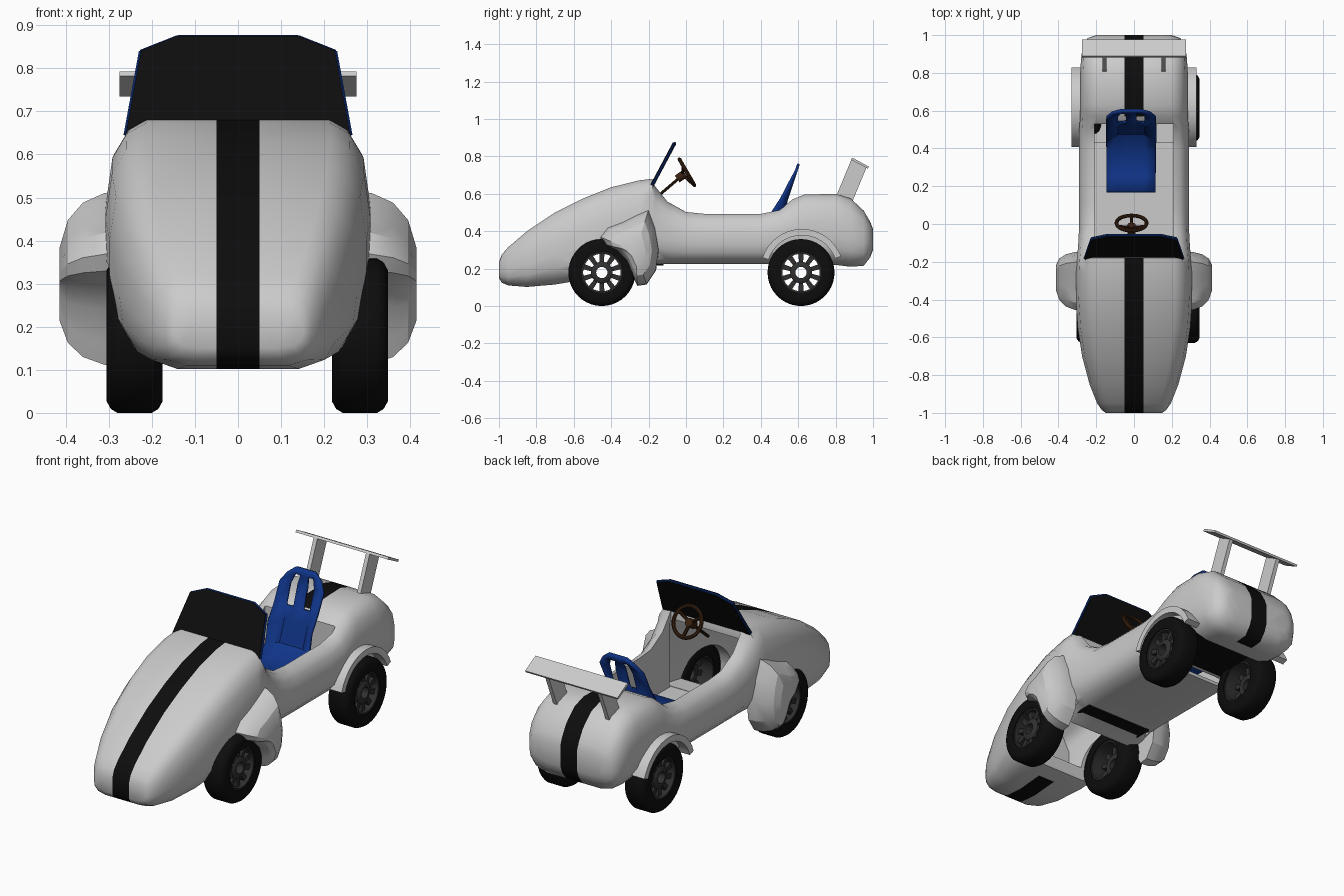
import bpy, bmesh
from math import sin, cos, pi, radians
from mathutils import Vector

if "Cube" in bpy.data.objects:
    bpy.data.objects.remove(bpy.data.objects["Cube"])


def material(name, rgb):
    m = bpy.data.materials.new(name)
    m.diffuse_color = (*rgb, 1)
    m.use_nodes = True
    m.node_tree.nodes["Principled BSDF"].inputs["Base Color"].default_value = m.diffuse_color
    return m


GREY = material("light_grey", (0.8, 0.8, 0.8))
BLACK = material("black", (0.004, 0.004, 0.004))
DARK = material("dark_metal", (0.03, 0.03, 0.03))
BLUE = material("blue", (0.005, 0.035, 0.25))
BROWN = material("brown", (0.04, 0.015, 0.005))


def mesh(name, verts, faces, *mats):
    me = bpy.data.meshes.new(name)
    me.from_pydata(verts, [], faces)
    bm = bmesh.new()
    bm.from_mesh(me)
    bmesh.ops.recalc_face_normals(bm, faces=bm.faces)
    bm.to_mesh(me)
    bm.free()
    for m in mats:
        me.materials.append(m)
    ob = bpy.data.objects.new(name, me)
    bpy.context.collection.objects.link(ob)
    return ob


def activate(ob):
    bpy.ops.object.select_all(action='DESELECT')
    ob.select_set(True)
    bpy.context.view_layer.objects.active = ob


def smooth(ob, angle=35):
    activate(ob)
    bpy.ops.object.shade_smooth_by_angle(angle=radians(angle))


def loft(name, rings, *mats):
    n = len(rings[0])
    faces = [(k * n + i, k * n + (i + 1) % n, (k + 1) * n + (i + 1) % n, (k + 1) * n + i)
             for k in range(len(rings) - 1) for i in range(n)]
    faces += [tuple(range(n)), tuple(range((len(rings) - 1) * n, len(rings) * n))]
    return mesh(name, [p for r in rings for p in r], faces, *mats)


def extrude_x(name, pts, x0, x1, mat):
    return loft(name, [[(x, y, z) for y, z in pts] for x in (x0, x1)], mat)


def plate(name, w, y0, y1, z0, z1, mat):
    return extrude_x(name, [(y0, z0), (y1, z0), (y1, z1), (y0, z1)], -w, w, mat)


def circle(y, z, r, n=40):
    return [(y + r * cos(2 * pi * i / n), z + r * sin(2 * pi * i / n)) for i in range(n)]


def rod(name, a, b, r, mat, n=10):
    a, b = Vector(a), Vector(b)
    q = (b - a).to_track_quat('Z', 'Y')
    ring = [q @ Vector((r * cos(2 * pi * i / n), r * sin(2 * pi * i / n), 0)) for i in range(n)]
    smooth(loft(name, [[p + v for v in ring] for p in (a, b)], mat))


def cut(ob, cutter):
    m = ob.modifiers.new("cut", 'BOOLEAN')
    m.operation, m.solver, m.object = 'DIFFERENCE', 'EXACT', cutter
    activate(ob)
    bpy.ops.object.modifier_apply(modifier=m.name)
    bpy.data.objects.remove(cutter)


# Body hull: y, half width, bottom, top
stations = [(-1, .15, .15, .235), (-.985, .17, .125, .275), (-.95, .195, .11, .315), (-.85, .235, .102, .4),
            (-.7, .275, .115, .5), (-.55, .298, .14, .575), (-.4, .308, .17, .635), (-.25, .307, .2, .672),
            (-.18, .302, .22, .68), (-.165, .3, .22, .64), (-.1, .295, .225, .56), (0, .29, .225, .505),
            (.1, .29, .225, .495), (.4, .29, .225, .495), (.5, .29, .225, .515), (.57, .285, .225, .57),
            (.63, .285, .225, .595), (.8, .285, .22, .6), (.88, .28, .21, .575), (.95, .27, .215, .51),
            (.985, .245, .26, .45), (1, .2, .3, .41)]
half = [(.6, 0), (.85, .07), (.97, .22), (1, .4), (1, .6), (.95, .83), (.84, .95), (.7, 1)]
S = .05
verts, faces, stripe = [], [], []
for y, w, zb, zt in stations:
    right = [(S, y, zb)] + [(w * u, y, zb + v * (zt - zb)) for u, v in half] + [(S, y, zt)]
    verts += right + [(-x, y, z) for x, y, z in reversed(right)]
h, n = len(half) + 2, 2 * len(half) + 4
for k in range(len(stations) - 1):
    y = stations[k][0]
    for i in range(n):
        faces.append((k * n + i, k * n + (i + 1) % n, (k + 1) * n + (i + 1) % n, (k + 1) * n + i))
        stripe.append((i == h - 1 and (y < -.18 or y > .55)) or (i == n - 1 and (y < -.7 or y > .85)))
for b in (0, (len(stations) - 1) * n):
    faces += [tuple(range(b, b + h)), tuple(range(b + h, b + n)), (b, b + h - 1, b + h, b + n - 1)]
    stripe += [False, False, True]
body = mesh("body", verts, faces, GREY, BLACK)
for p, s in zip(body.data.polygons, stripe):
    p.material_index = int(s)

# Cockpit, hollow nose and wheel tunnels
cut(body, plate("cockpit_cutter", .21, -.17, .53, .24, 1, GREY))
cut(body, loft("nose_cutter", [[(-w, y, a), (w, y, a), (w, y, b), (w * .75, y, c), (-w * .75, y, c), (-w, y, b)]
                               for y, w, a, b, c in ((-.7, .15, .2, .33, .4), (-.16, .255, .243, .55, .61))], GREY))
AXLES, AZ = (-.45, .615), .179
for y in AXLES:
    cut(body, extrude_x("wheel_cutter", circle(y, AZ, .172), -.5, .5, GREY))
smooth(body, 50)

# Floor above the rear tunnel and dark underside panels
plate("rear_floor", .212, .43, .56, .288, .296, GREY)
plate("rear_under_panel", .2, .46, .77, .28, .287, BLACK)
plate("front_under_panel", .2, -.27, -.12, .216, .224, BLACK)

# Wheels with open spokes
def lathe(name, prof, cx, s, y, mat, nn=40):
    m = len(prof)
    vs = [(cx + s * x, yy, zz) for x, r in prof for yy, zz in circle(y, AZ, r, nn)]
    fs = [(k * nn + i, k * nn + (i + 1) % nn, (k + 1) % m * nn + (i + 1) % nn, (k + 1) % m * nn + i)
          for k in range(m) for i in range(nn)]
    smooth(mesh(name, vs, fs, mat), 40)


for y in AXLES:
    for cx, s in ((.283, 1), (-.24, -1)):
        lathe("tyre", [(-.065, .108), (-.065, .152), (-.055, .17), (-.04, .179), (.04, .179), (.055, .17),
                       (.065, .152), (.06, .108)], cx, s, y, BLACK)
        lathe("rim", [(-.06, .1), (-.06, .112), (.055, .112), (.055, .1)], cx, s, y, DARK)
        lathe("hub", [(0, .03), (0, .058), (.035, .058), (.045, .045), (.045, .03)], cx, s, y, DARK)
        for i in range(10):
            a = 2 * pi * (i + .5) / 10
            d, t, c = Vector((cos(a), sin(a))), Vector((-sin(a), cos(a))), Vector((y, AZ))
            quad = [c + d * .05 - t * .011, c + d * .105 - t * .014, c + d * .105 + t * .014, c + d * .05 + t * .011]
            extrude_x("spoke", quad, cx + s * .005, cx + s * .035, DARK)

# Fenders on both sides
swoop = [(-.46, .37), (-.42, .42), (-.34, .45), (-.26, .49), (-.2, .515), (-.165, .42), (-.145, .3), (-.16, .19),
         (-.21, .115), (-.26, .108), (-.285, .16), (-.32, .24), (-.38, .3), (-.44, .33)]
for s in (1, -1):
    rings = [[(s * x, -.27 + (y + .27) * k, .29 + (z - .29) * k) for y, z in swoop]
             for x, k in ((.26, 1), (.31, .98), (.36, .88), (.395, .7), (.414, .42))]
    smooth(loft("front_fender", rings, GREY), 25)
    ang = [radians(20 + 142 * i / 16) for i in range(17)]
    arc = [(.62 + .222 * cos(a), .19 + .222 * sin(a)) for a in ang]
    arc += [(.62 + .188 * cos(a), .19 + .188 * sin(a)) for a in reversed(ang)]
    smooth(extrude_x("rear_fender", arc, s * .25, s * .332, GREY))

# Spoiler
for s in (1, -1):
    extrude_x("spoiler_post", [(.8, .58), (.885, .785), (.965, .74), (.89, .56)], s * .145, s * .167, GREY)
extrude_x("spoiler_plate", [(.882, .782), (.89, .793), (.978, .745), (.972, .735)], -.275, .275, GREY)

# Windshield and its rim
outline = [(.26, 0), (.225, .85), (.14, 1), (-.14, 1), (-.225, .85), (-.26, 0)]
front = [Vector((x, -.19 + .12 * t, .65 + .225 * t)) for x, t in outline]
loft("windshield", [front, [p + Vector((0, .018, -.008)) for p in front]], BLACK)
for a, b in zip(front, front[1:]):
    rod("windshield_rim", a + Vector((0, .01, -.004)), b + Vector((0, .01, -.004)), .006, BLUE, 8)

# Seat: y, z, half width, forward wrap of the edges
rows = [(.17, .36, .13, 0), (.25, .335, .13, 0), (.4, .335, .13, .02), (.48, .39, .13, .04), (.52, .5, .13, .06),
        (.54, .575, .13, .03), (.575, .68, .13, .01), (.59, .725, .1, 0), (.602, .76, .055, 0)]
cols = [-1, -.55, -.22, .22, .55, 1]
sv = [(-.015 + u * w, y - (f if abs(u) == 1 else 0), z) for y, z, w, f in rows for u in cols]
sf = [(r * 6 + c, r * 6 + c + 1, r * 6 + c + 7, r * 6 + c + 6) for r in range(8) for c in range(5)
      if not (r in (5, 6) and c in (1, 3))]
seat = mesh("seat", sv, sf, BLUE)
m = seat.modifiers.new("thickness", 'SOLIDIFY')
m.thickness, m.offset = .014, 0
smooth(seat)

# Steering wheel and column
c = Vector((-.013, .005, .715))
bpy.ops.mesh.primitive_torus_add(location=c, rotation=(radians(-60), 0, 0), major_radius=.08, minor_radius=.01,
                                 major_segments=28, minor_segments=8)
wheel = bpy.context.object
wheel.name = "steering_wheel"
wheel.data.materials.append(BROWN)
smooth(wheel)
hub = c + Vector((0, -.022, -.014))
for a in (radians(30), radians(150), radians(270)):
    rod("steering_spoke", hub, c + Vector((.08 * cos(a), -.08 * .5 * sin(a), .08 * .87 * sin(a))), .009, BROWN)
rod("steering_hub", hub + Vector((0, -.03, -.022)), hub + Vector((0, .012, .008)), .022, BROWN, 16)
rod("steering_column", (-.013, -.17, .57), hub, .008, BROWN)
